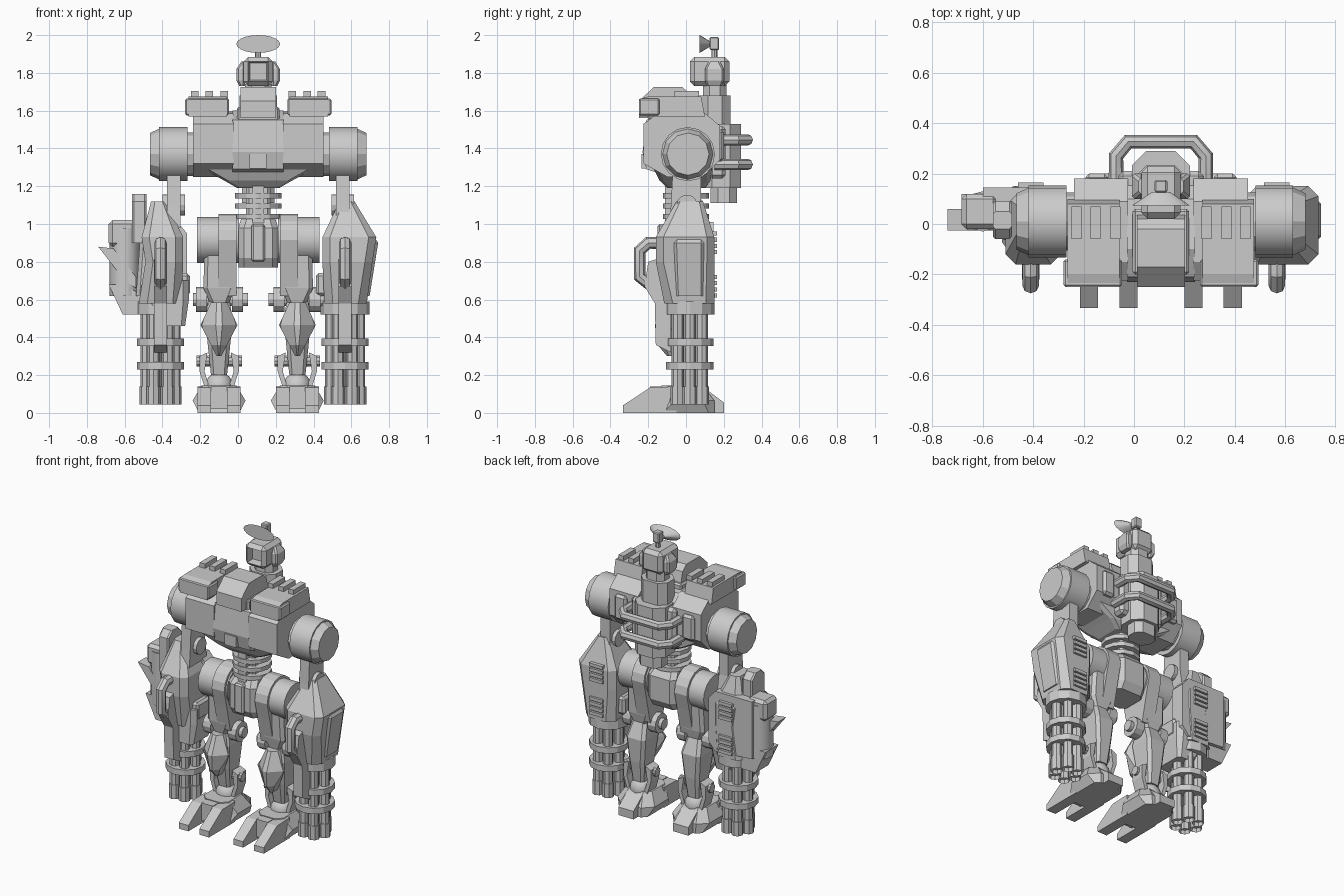
import bpy, bmesh, math
from mathutils import Vector, Matrix

if "Cube" in bpy.data.objects:
    bpy.data.objects.remove(bpy.data.objects["Cube"])

C = 0.107  # body centre line in x


def finish(name, bm, bevel=0.0, smooth=False):
    bmesh.ops.recalc_face_normals(bm, faces=bm.faces)
    if bevel:
        bmesh.ops.bevel(bm, geom=bm.edges[:], offset=bevel, segments=1, affect='EDGES')
    me = bpy.data.meshes.new(name)
    bm.to_mesh(me)
    bm.free()
    ob = bpy.data.objects.new(name, me)
    bpy.context.collection.objects.link(ob)
    if smooth:
        bpy.context.view_layer.objects.active = ob
        ob.select_set(True)
        bpy.ops.object.shade_smooth_by_angle(angle=math.radians(35))
        ob.select_set(False)
    return ob


def box(name, x, y, z, bevel=0.0):
    bm = bmesh.new()
    r = bmesh.ops.create_cube(bm, size=1)
    for v in r['verts']:
        v.co = Vector([(a + b) / 2 + c * abs(b - a) for (a, b), c in zip((x, y, z), v.co)])
    return finish(name, bm, bevel)


def cyl(name, loc, r, depth, axis='z', seg=16, r2=None, smooth=False):
    bm = bmesh.new()
    bmesh.ops.create_cone(bm, cap_ends=True, segments=seg, radius1=r,
                          radius2=r if r2 is None else r2, depth=depth)
    dirs = {'x': (1, 0, 0), '-x': (-1, 0, 0), 'y': (0, 1, 0), 'z': (0, 0, 1)}
    q = Vector((0, 0, 1)).rotation_difference(Vector(dirs[axis]))
    bm.transform(Matrix.Translation(loc) @ q.to_matrix().to_4x4())
    return finish(name, bm, smooth=smooth)


def prof(name, pts, axis, lo, hi):
    """Extrude a 2D outline along an axis."""
    put = {'x': lambda a, b, t: (t, a, b), 'y': lambda a, b, t: (a, t, b), 'z': lambda a, b, t: (a, b, t)}[axis]
    bm = bmesh.new()
    a = [bm.verts.new(put(*p, lo)) for p in pts]
    b = [bm.verts.new(put(*p, hi)) for p in pts]
    bm.faces.new(a)
    bm.faces.new(b)
    for i in range(len(pts)):
        j = (i + 1) % len(pts)
        bm.faces.new((a[i], a[j], b[j], b[i]))
    return finish(name, bm)


def loft(name, rings):
    """Stack chamfered rectangles: (z, x0, x1, y0, y1, chamfer)."""
    bm = bmesh.new()
    loops = []
    for z, x0, x1, y0, y1, c in rings:
        x0, x1 = sorted((x0, x1))
        pts = [(x0 + c, y0), (x1 - c, y0), (x1, y0 + c), (x1, y1 - c),
               (x1 - c, y1), (x0 + c, y1), (x0, y1 - c), (x0, y0 + c)]
        loops.append([bm.verts.new((*p, z)) for p in pts])
    bm.faces.new(loops[0])
    bm.faces.new(loops[-1])
    for a, b in zip(loops, loops[1:]):
        for i in range(8):
            bm.faces.new((a[i], a[i - 7], b[i - 7], b[i]))
    return finish(name, bm)


def recess(ob, axis, thickness, move):
    """Sink the lowest face along an axis into the part."""
    bm = bmesh.new()
    bm.from_mesh(ob.data)
    f = min(bm.faces, key=lambda f: f.calc_center_median()[axis])
    bmesh.ops.inset_region(bm, faces=[f], thickness=thickness)
    bmesh.ops.translate(bm, verts=f.verts, vec=[move if i == axis else 0 for i in range(3)])
    bm.to_mesh(ob.data)
    bm.free()


def tube(name, pts, r):
    cu = bpy.data.curves.new(name, 'CURVE')
    cu.dimensions, cu.bevel_depth, cu.bevel_resolution, cu.use_fill_caps = '3D', r, 2, True
    sp = cu.splines.new('POLY')
    sp.points.add(len(pts) - 1)
    for p, co in zip(sp.points, pts):
        p.co = (*co, 1)
    tmp = bpy.data.objects.new(name + "_path", cu)
    bm = bmesh.new()
    bpy.context.collection.objects.link(tmp)
    me = bpy.data.meshes.new_from_object(tmp.evaluated_get(bpy.context.evaluated_depsgraph_get()))
    bm.from_mesh(me)
    bpy.data.objects.remove(tmp)
    return finish(name, bm, smooth=True)


# Head with recessed screen, ear blocks and dish
recess(box("head", (C - .078, C + .078), (.02, .23), (1.73, 1.885), .025), 1, .012, .05)
for s in (-1, 1):
    loft("ear_block", [(1.73, C + s * .07, C + s * .1, .11, .19, .01), (1.76, C + s * .07, C + s * .115, .1, .2, .01),
                       (1.82, C + s * .07, C + s * .115, .1, .2, .01), (1.86, C + s * .07, C + s * .09, .12, .18, .01)])
cyl("antenna_mast", (C, .15, 1.92), .016, .08, seg=8)
box("antenna_block", (C - .025, C + .025), (.125, .175), (1.92, 1.99), .006)
bm = bmesh.new()
bmesh.ops.create_cone(bm, cap_ends=True, segments=20, radius1=1, radius2=.3, depth=1)
bm.transform(Matrix.Translation((C, .1, 1.953)) @ Matrix.Diagonal((.116, .055, .047, 1)) @ Matrix.Rotation(math.radians(-90), 4, 'X'))
finish("antenna_dish", bm, smooth=True)


# Back column and its guard rails
def column(name, z0, z1, w, y0, y1):
    c = min(w, (y1 - y0) / 2) * .55
    loft(name, [(z0, C - w, C + w, y0, y1, c), (z1, C - w, C + w, y0, y1, c)])


column("neck_column", 1.5, 1.68, .1, .07, .235)
column("neck_collar", 1.67, 1.74, .07, .09, .215)
column("back_column", 1.19, 1.53, .115, .08, .29)
column("back_column_foot", 1.11, 1.2, .085, .13, .27)
box("back_plate", (C - .17, C + .17), (.12, .21), (1.24, 1.52), .02)
for z in (1.315, 1.445):
    tube("guard_rail", [(C + x, y, z) for x, y in
         ((-.178, .15), (-.178, .27), (-.13, .327), (.13, .327), (.178, .27), (.178, .15))], .03)

# Torso
prof("chest_core", [(-.21, 1.29), (-.23, 1.38), (-.21, 1.55), (-.1, 1.6), (.1, 1.58), (.17, 1.5), (.17, 1.3), (0, 1.22)],
     'x', C - .135, C + .135)
box("chest_intake", (C - .045, C + .045), (-.236, -.15), (1.295, 1.37))
loft("belly_hull", [(1.19, C - .11, C + .11, -.1, .1, .02), (1.23, C - .18, C + .18, -.14, .13, .02),
                    (1.31, C - .33, C + .33, -.18, .14, .03)])
prof("cockpit_block", [(-.25, 1.56), (-.25, 1.65), (-.17, 1.725), (-.02, 1.725), (.02, 1.69), (.05, 1.56)],
     'x', C - .095, C + .095)
box("cockpit_base", (C - .112, C + .112), (-.2, .06), (1.54, 1.62), .01)
for s in (-1, 1):
    X = lambda d: C + s * d
    prof("chest_pod", [(-.225, 1.32), (-.225, 1.53), (-.15, 1.585), (.09, 1.595), (.18, 1.52), (.18, 1.34), (.09, 1.25), (-.1, 1.25)],
         'x', X(.13), X(.345))
    box("chest_pod_band", (X(.21), X(.3)), (-.2, .2), (1.33, 1.5), .015)
    # rocket rack
    prof("rocket_rack", [(-.25, 1.57), (-.25, 1.66), (-.2, 1.675), (.08, 1.675), (.1, 1.57)], 'x', X(.165), X(.37))
    box("rocket_rack_front", (X(.155), X(.387)), (-.25, -.14), (1.575, 1.665), .008)
    for d in (.18, .26, .335):
        box("rack_rib", (X(d - .02), X(d + .02)), (-.06, .07), (1.66, 1.705))
    # shoulder drum
    ax = 'x' if s > 0 else '-x'
    cyl("shoulder_inner", (X(.36), .01, 1.37), .115, .06, ax, 12)
    cyl("shoulder_drum", (X(.45), .01, 1.37), .143, .15, ax, 16, smooth=True)
    cyl("shoulder_cap", (X(.548), .01, 1.37), .135, .05, ax, 12, .112)

# Waist spine and pelvis
box("spine", (C - .065, C + .065), (-.07, .08), (.98, 1.22), .015)
box("spine_front", (C - .03, C + .03), (-.11, 0), (1.0, 1.22))
for z in (1.04, 1.095, 1.15):
    cyl("spine_disc", (C, 0, z), .122, .028, seg=12)
loft("pelvis", [(.77, C - .105, C + .105, -.1, .1, .03), (.82, C - .105, C + .105, -.13, .13, .03),
                (.98, C - .105, C + .105, -.13, .13, .03), (1.03, C - .09, C + .09, -.09, .09, .03)])
box("pelvis_front", (C - .035, C + .035), (-.15, 0), (.8, 1.0), .01)

# Legs
for s in (-1, 1):
    X = lambda d: C + s * d
    cyl("hip_drum", (X(.215), 0, .915), .122, .22, 'x', 16, smooth=True)
    ring = [(.138 * math.cos(math.pi * i / 8), .915 + .138 * math.sin(math.pi * i / 8)) for i in range(9)]
    prof("thigh_shell", ring + [(-.11, .8), (-.07, .62), (.07, .62), (.11, .8)], 'x', X(.115), X(.21))
    loft("thigh", [(.57, X(.16), X(.25), -.06, .06, .02), (.66, X(.125), X(.29), -.08, .08, .02),
                   (.86, X(.125), X(.285), -.09, .09, .02)])
    cyl("knee_axle", (X(.2), .0, .6), .035, .29, 'x', 12)
    for d in (.11, .3):
        cyl("knee_disc", (X(d), 0, .6), .066, .06, 'x', 12)
    loft("shin", [(.2, X(.165), X(.25), -.02, .08, .015), (.34, X(.15), X(.265), -.05, .1, .02),
                  (.5, X(.135), X(.28), -.07, .11, .02), (.64, X(.16), X(.255), -.05, .05, .02)])
    loft("knee_shield", [(.3, X(.195), X(.22), -.1, -.02, .01), (.36, X(.165), X(.25), -.15, -.02, .035),
                         (.465, X(.11), X(.305), -.165, -.02, .08), (.585, X(.165), X(.25), -.11, -.02, .03)])
    # ankle fork and foot
    cyl("ankle_axle", (X(.207), .03, .275), .03, .24, 'x', 10)
    for d in (-1, 1):
        m = .207 + d * .092
        prof("ankle_fork", [(X(m - d * .03), .32), (X(m + d * .012), .3), (X(m + d * .012), .22), (X(m - d * .02), .12),
                            (X(m - d * .045), .12), (X(m - d * .015), .22)], 'y', -.01, .08)
        t = .207 + d * .078
        prof("toe", [(-.333, 0), (-.333, .04), (-.19, .135), (-.05, .14), (-.05, 0)], 'x', X(t - .036), X(t + .036))
    bm = bmesh.new()
    bmesh.ops.create_uvsphere(bm, u_segments=12, v_segments=8, radius=.075)
    bm.transform(Matrix.Translation((X(.207), .03, .14)))
    finish("ankle_dome", bm, smooth=True)
    loft("foot", [(0, X(.1), X(.314), -.15, .15, .03), (.065, X(.067), X(.347), -.12, .15, .06),
                  (.145, X(.115), X(.3), -.13, .09, .04)])
    prof("heel", [(.05, 0), (.05, .13), (.1, .13), (.2, .055), (.2, 0)], 'x', X(.15), X(.265))
    box("foot_bridge", (X(.165), X(.25)), (-.19, -.05), (.02, .14))

# Arms with rotary guns
for s, G in ((-1, -.41), (1, .567)):
    X = lambda d: G + s * d
    U = -.34 if s < 0 else .555
    prof("upper_arm", [(-.07, 1.28), (.08, 1.28), (.08, 1.1), (.1, .98), (-.09, .98), (-.08, 1.1)], 'x', U - .035, U + .035)
    cyl("elbow_axle", (U, .005, 1.1), .055, .12, 'x', 12)
    w = .165 if s > 0 else .1
    loft("forearm_housing", [(.58, X(-.11), X(.115), -.115, .15, .045), (.8, X(-.12), X(w - .02), -.16, .15, .04),
                             (.93, X(-.12), X(w), -.16, .15, .04), (1.12, X(-.03), X(.05), -.05, .09, .02)])
    loft("forearm_side_plate", [(.62, X(.02), X(.13), -.06, .1, .02), (.9, X(.02), X(w + .01), -.07, .1, .02),
                                (1.02, X(.02), X(.1), -.04, .09, .02)])
    box("forearm_inner_box", (X(-.155), X(-.05)), (-.07, .08), (.62, .74), .015)
    cyl("gun_collar", (G, .02, .555), .13, .07, seg=12)
    tube("arm_handle", [(G, y, z) for y, z in ((-.12, .9), (-.2, .9), (-.245, .86), (-.245, .72), (-.2, .685), (-.12, .685))], .033)
    prof("arm_blade", [(-.08, .84), (-.2, .8), (-.22, .67), (-.165, .58), (-.16, .36), (-.08, .32)], 'x', G - .034, G + .034)
    # louvres on the back
    for z0 in (.61, .84):
        for i in range(4):
            box("back_louvre", (X(-.05), X(.05)), (.12, .165), (z0 + i * .033, z0 + .022 + i * .033))
    # barrels
    cyl("gun_core", (G, .02, .32), .05, .45, seg=8)
    for i in range(6):
        a = math.pi / 3 * i
        p = (G + .074 * math.cos(a), .02 + .074 * math.sin(a))
        cyl("gun_barrel", (*p, .32), .032, .5, seg=8)
        recess(cyl("gun_muzzle", (*p, .0925), .038, .095, seg=8), 2, .01, .04)
    for z in (.25, .375):
        cyl("gun_band", (G, .02, z), .125, .04, seg=12)

# Left arm shield, magazine drum and spike
prof("shield_panel", [(-.6, 1.01), (-.32, 1.01), (-.27, .95), (-.27, .66), (-.32, .6), (-.6, .62)], 'y', .05, .145)
loft("shield_panel_lower", [(.46, -.4, -.28, -.1, .1, .02), (.6, -.5, -.26, -.1, .13, .03), (.7, -.5, -.26, -.1, .13, .03)])
loft("shield_tab", [(.9, -.56, -.485, -.06, .09, .01), (1.12, -.56, -.485, -.06, .09, .01), (1.16, -.56, -.485, -.02, .05, .01)])
cyl("magazine_drum", (-.6, .05, .8), .08, .36, seg=12, smooth=True)
box("magazine_cap", (-.685, -.54), (-.02, .12), (.88, 1.02), .02)
prof("magazine_foot", [(-.685, .68), (-.61, .68), (-.5, .62), (-.5, .52), (-.61, .52)], 'y', -.02, .12)
prof("shield_spike", [(-.74, .88), (-.66, .87), (-.54, .72), (-.54, .66), (-.6, .7)], 'y', -.025, .06)
